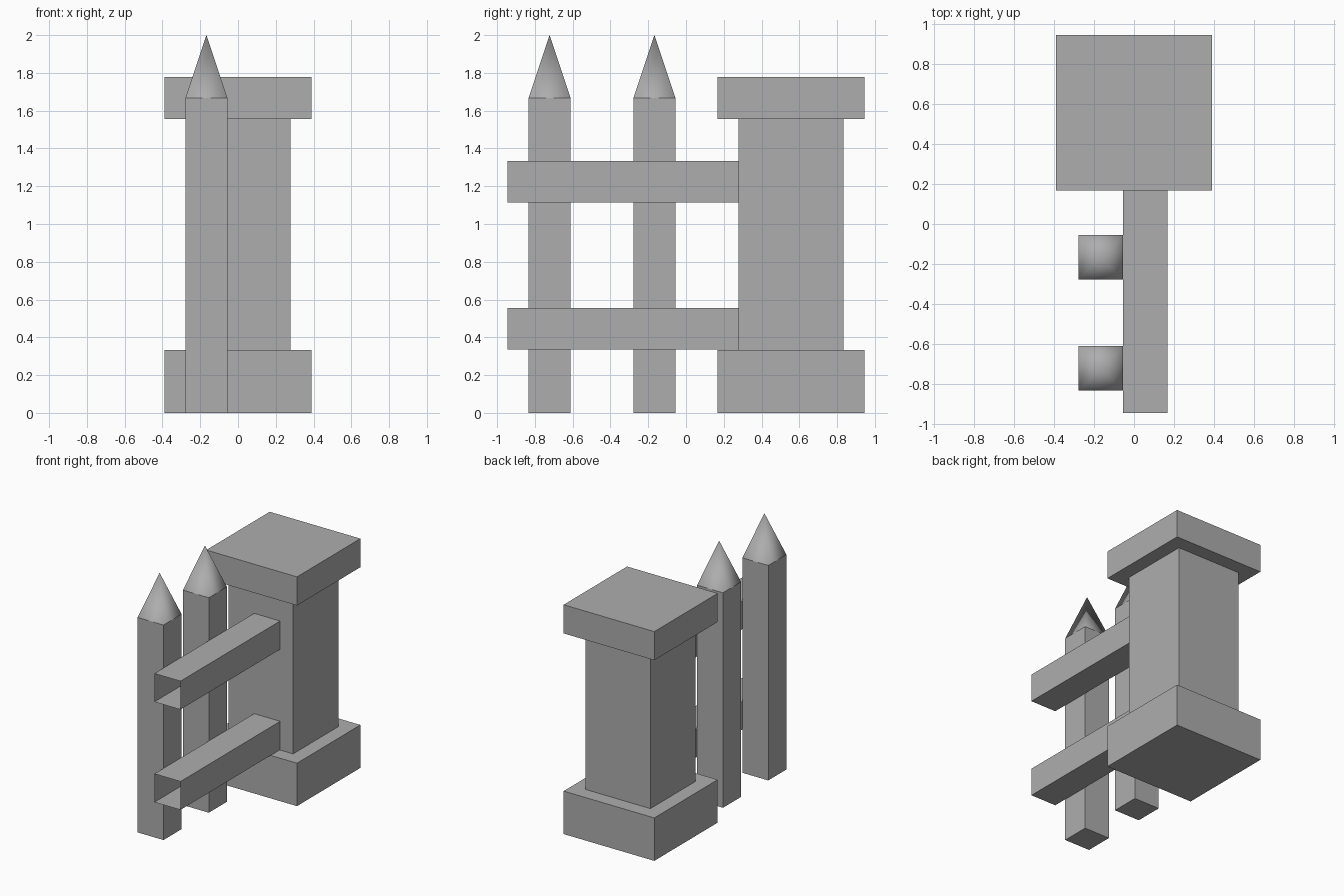
import bpy, bmesh
from mathutils import Vector

if "Cube" in bpy.data.objects:
    bpy.data.objects.remove(bpy.data.objects["Cube"])

# Dark grey stone and iron colour
grey = bpy.data.materials.new("dark_grey")
grey.diffuse_color = (0.42, 0.42, 0.42, 1)
grey.use_nodes = True
grey.node_tree.nodes["Principled BSDF"].inputs["Base Color"].default_value = grey.diffuse_color


def add_object(name, bm, smooth=False):
    bmesh.ops.recalc_face_normals(bm, faces=bm.faces)
    for f in bm.faces:
        f.smooth = smooth
    mesh = bpy.data.meshes.new(name)
    bm.to_mesh(mesh)
    bm.free()
    mesh.materials.append(grey)
    obj = bpy.data.objects.new(name, mesh)
    bpy.context.collection.objects.link(obj)
    return obj


def box(name, x, y, z, open_axis=None):
    """Box from (min, max) ranges; open_axis removes both end faces on that axis."""
    bm = bmesh.new()
    bmesh.ops.create_cube(bm, size=1)
    bmesh.ops.recalc_face_normals(bm, faces=bm.faces)
    if open_axis is not None:
        ends = [f for f in bm.faces if abs(f.normal[open_axis]) > 0.9]
        bmesh.ops.delete(bm, geom=ends, context='FACES_ONLY')
    for v in bm.verts:
        v.co = Vector([(lo + hi) / 2 + c * (hi - lo)
                       for c, (lo, hi) in zip(v.co, (x, y, z))])
    return add_object(name, bm)


def spike(name, x, y, z):
    """Smooth-shaded four-sided point without a base face."""
    bm = bmesh.new()
    base = [bm.verts.new((x[i], y[j], z[0])) for i, j in ((0, 0), (1, 0), (1, 1), (0, 1))]
    tip = bm.verts.new((sum(x) / 2, sum(y) / 2, z[1]))
    for i in range(4):
        bm.faces.new((base[i], base[(i + 1) % 4], tip))
    return add_object(name, bm, smooth=True)


# Stone pillar: base, shaft and cap
box("pillar_base", (-0.389, 0.389), (0.167, 0.944), (0, 0.333))
box("pillar_shaft", (-0.278, 0.278), (0.278, 0.833), (0.333, 1.556), open_axis=2)
box("pillar_cap", (-0.389, 0.389), (0.167, 0.944), (1.556, 1.778))

# Pointed pickets
for i, y0 in enumerate((-0.833, -0.278), 1):
    px, py = (-0.278, -0.056), (y0, y0 + 0.222)
    box(f"picket_{i}", px, py, (0, 1.667))
    spike(f"picket_tip_{i}", px, py, (1.667, 2.0))

# Horizontal rails, open at their ends
for name, z0 in (("lower_rail", 0.336), ("upper_rail", 1.114)):
    box(name, (-0.056, 0.167), (-0.944, 0.278), (z0, z0 + 0.22), open_axis=1)
